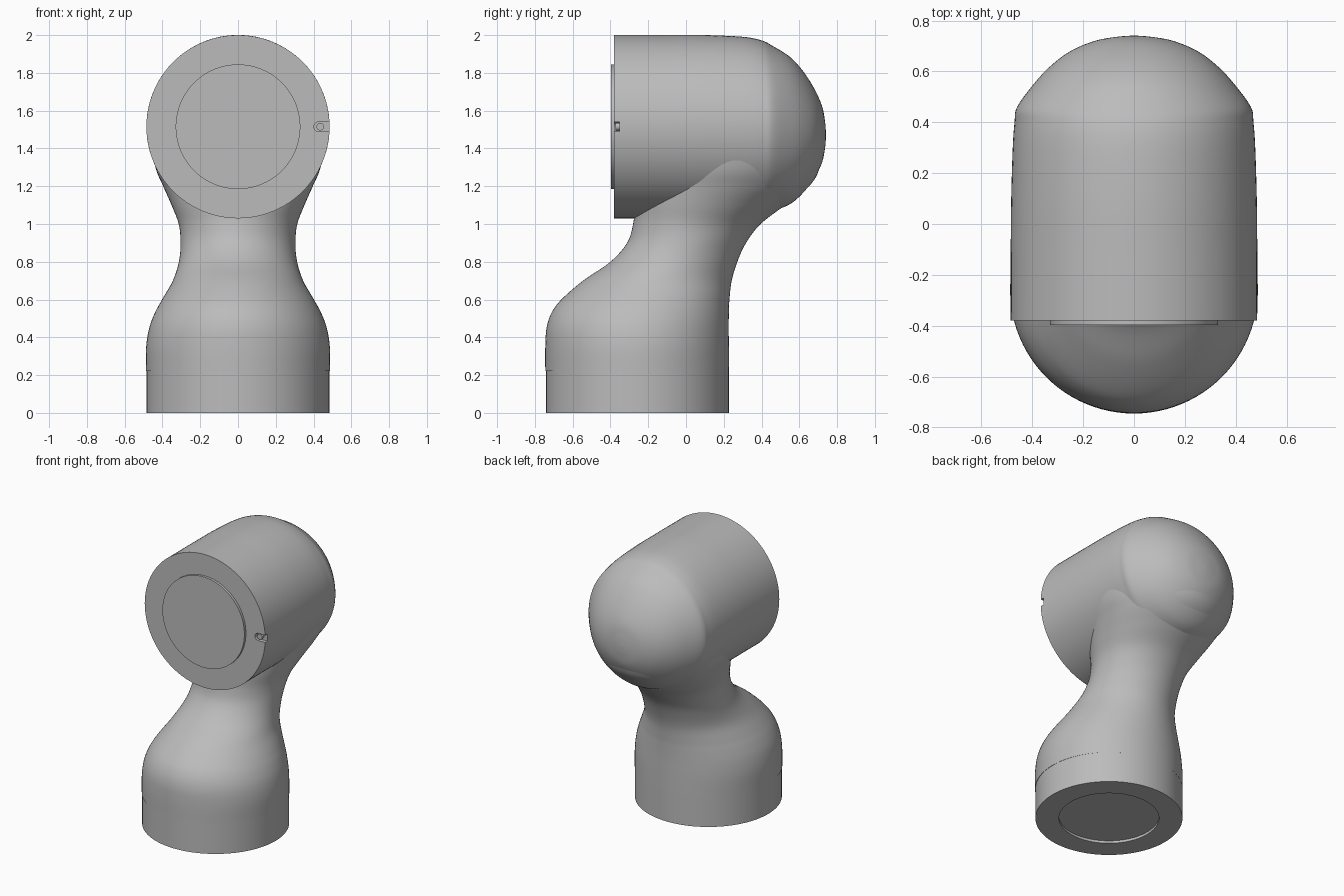
import bpy, bmesh, math
from mathutils import Vector

if "Cube" in bpy.data.objects:
    bpy.data.objects.remove(bpy.data.objects["Cube"], do_unlink=True)

grey = bpy.data.materials.new("satin grey")
grey.use_nodes = True
grey.diffuse_color = (0.5, 0.5, 0.5, 1)
grey.node_tree.nodes["Principled BSDF"].inputs["Base Color"].default_value = (0.5, 0.5, 0.5, 1)

SEGMENTS = 96
RADIUS = 0.485
BASE_Y = -0.257
HEAD_Z = 1.515


def smooth_path(points, steps=6):
    """Catmull-Rom interpolation through section tuples."""
    p = [Vector(q) for q in points]
    p = [p[0]] + p + [p[-1]]
    out = []
    for a, b, c, d in zip(p, p[1:], p[2:], p[3:]):
        for i in range(steps):
            t = i / steps
            out.append(0.5 * (2 * b + (c - a) * t + (2 * a - 5 * b + 4 * c - d) * t * t
                              + (3 * b - a - 3 * c + d) * t ** 3))
    return out + [p[-1]]


def loft(name, sections, axis="Z", x=0.0, segments=SEGMENTS):
    """Skin ellipses given as (position on axis, centre, half x, half other)."""
    bm = bmesh.new()
    rings = []
    for pos, centre, half_x, half_o in sections:
        ring = []
        for i in range(segments):
            ang = math.tau * i / segments
            px, po = x + half_x * math.cos(ang), centre + half_o * math.sin(ang)
            ring.append(bm.verts.new((px, po, pos) if axis == "Z" else (px, pos, po)))
        rings.append(ring)
    for low, high in zip(rings, rings[1:]):
        for i in range(segments):
            j = (i + 1) % segments
            bm.faces.new((low[i], low[j], high[j], high[i]))
    bm.faces.new(rings[0])
    bm.faces.new(rings[-1])
    bmesh.ops.recalc_face_normals(bm, faces=bm.faces)
    mesh = bpy.data.meshes.new(name)
    bm.to_mesh(mesh)
    bm.free()
    mesh.materials.append(grey)
    obj = bpy.data.objects.new(name, mesh)
    bpy.context.collection.objects.link(obj)
    return obj


def activate(obj):
    bpy.ops.object.select_all(action="DESELECT")
    obj.select_set(True)
    bpy.context.view_layer.objects.active = obj


def cut(obj, cutter):
    activate(obj)
    mod = obj.modifiers.new("cut", "BOOLEAN")
    mod.operation = "DIFFERENCE"
    mod.solver = "EXACT"
    mod.object = cutter
    bpy.ops.object.modifier_apply(modifier=mod.name)
    bpy.data.objects.remove(cutter, do_unlink=True)


def disc(name, start, end, radius, centre, axis, x=0.0, segments=SEGMENTS):
    return loft(name, [(start, centre, radius, radius), (end, centre, radius, radius)],
                axis, x, segments)


# Mounting collar with a shallow recess underneath
collar = disc("base_collar", 0, 0.222, RADIUS, BASE_Y, "Z")
cut(collar, disc("recess_cutter", -0.05, 0.018, 0.33, BASE_Y, "Z"))

# Flowing neck: height, front edge, back edge, half width
outline = [
    (0.222, -0.745, 0.228, 0.487),
    (0.35, -0.745, 0.227, 0.486),
    (0.45, -0.738, 0.226, 0.470),
    (0.53, -0.712, 0.227, 0.440),
    (0.60, -0.660, 0.230, 0.402),
    (0.70, -0.545, 0.242, 0.345),
    (0.80, -0.400, 0.272, 0.313),
    (0.90, -0.312, 0.318, 0.304),
    (1.00, -0.280, 0.395, 0.314),
    (1.10, -0.270, 0.525, 0.352),
    (1.20, -0.250, 0.652, 0.396),
    (1.30, -0.225, 0.708, 0.437),
    (1.47, -0.200, 0.735, 0.468),
]
neck = loft("neck", smooth_path(
    [(z, (f + b) / 2, w, (b - f) / 2) for z, f, b, w in outline]))

# Horizontal head barrel closing in a rounded back
head = loft("head_barrel", smooth_path([
    (-0.38, HEAD_Z, RADIUS, RADIUS),
    (-0.10, HEAD_Z, RADIUS, RADIUS),
    (0.10, HEAD_Z, 0.483, 0.485),
    (0.30, 1.513, 0.477, 0.478),
    (0.40, 1.510, 0.470, 0.462),
    (0.46, 1.505, 0.460, 0.437),
    (0.55, 1.495, 0.395, 0.390),
    (0.62, 1.487, 0.330, 0.322),
    (0.68, 1.480, 0.250, 0.235),
    (0.72, 1.475, 0.155, 0.150),
    (0.736, 1.472, 0.07, 0.07),
    (0.741, 1.470, 0.01, 0.01),
]), "Y")

# Rounded alignment slot in the head rim
cut(head, disc("slot_end_cutter", -0.42, -0.352, 0.026, HEAD_Z, "Y", 0.428, 32))
bpy.ops.mesh.primitive_cube_add(size=1, location=(0.508, -0.386, HEAD_Z))
slot = bpy.context.object
slot.scale = (0.16, 0.068, 0.052)
bpy.ops.object.transform_apply(location=False, rotation=False, scale=True)
cut(head, slot)

# Locating pin and raised front plate
pin = disc("locating_pin", -0.374, -0.345, 0.02, HEAD_Z, "Y", 0.436, 32)
plate = disc("front_plate", -0.398, -0.375, 0.33, HEAD_Z, "Y")

for part in (collar, neck, head, pin, plate):
    activate(part)
    bpy.ops.object.shade_smooth_by_angle(angle=math.radians(30))
